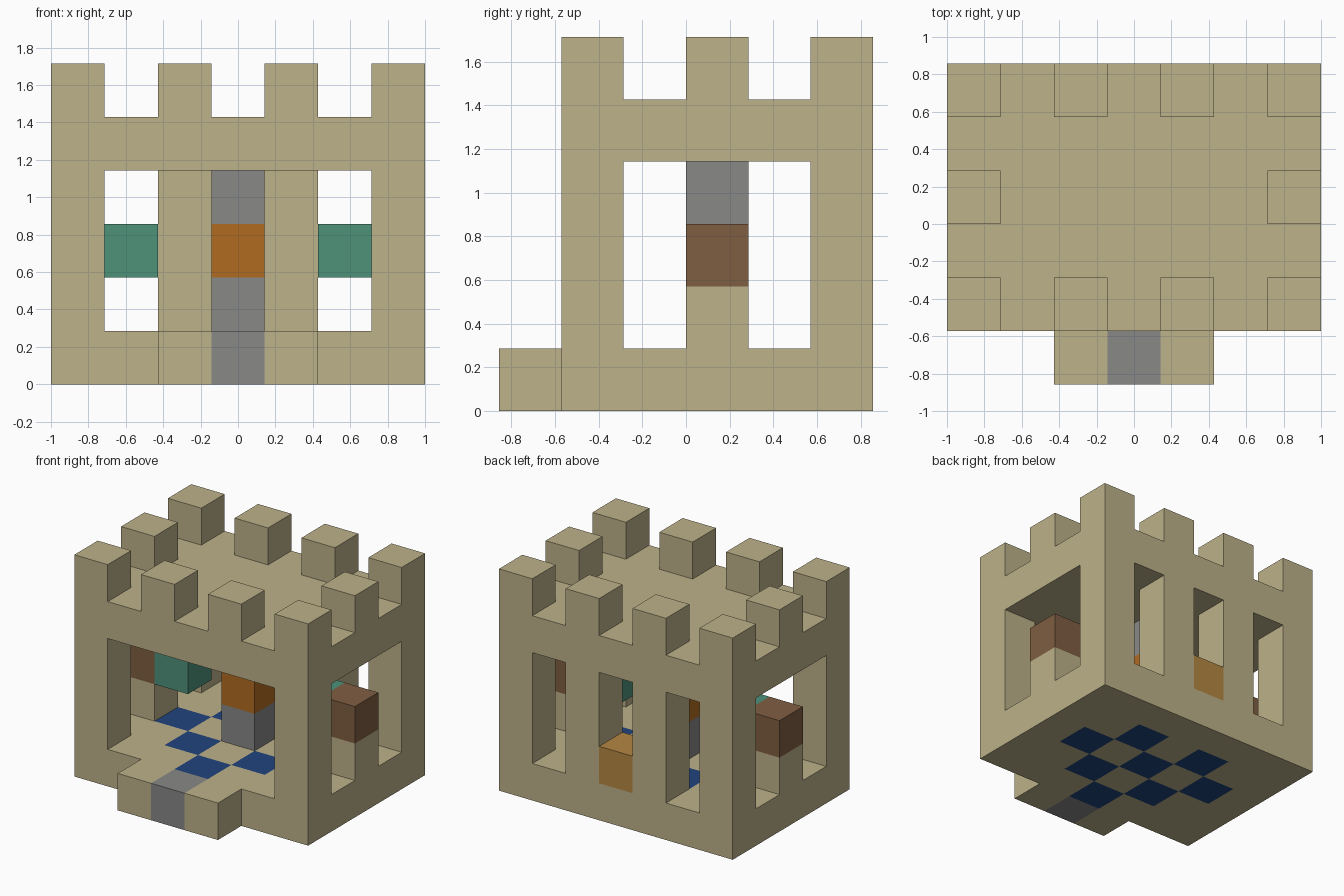
import bpy
import bmesh
from mathutils import Vector

if "Cube" in bpy.data.objects:
    bpy.data.objects.remove(bpy.data.objects["Cube"], do_unlink=True)

U = 2 / 7                                  # side of one block
ORIGIN = Vector((-3.5, -3, 0))             # corner of the block grid
SIDES = [Vector(d) for d in ((1, 0, 0), (-1, 0, 0), (0, 1, 0),
                             (0, -1, 0), (0, 0, 1), (0, 0, -1))]


def material(name, rgb):
    linear = [((c / 255 + 0.055) / 1.055) ** 2.4 for c in rgb]
    mat = bpy.data.materials.new(name)
    mat.use_nodes = True
    mat.diffuse_color = (*linear, 1)
    bsdf = next(n for n in mat.node_tree.nodes if n.type == 'BSDF_PRINCIPLED')
    bsdf.inputs["Base Color"].default_value = (*linear, 1)
    bsdf.inputs["Roughness"].default_value = 0.9
    return mat


sand = material("sandstone", (189, 178, 138))
grey = material("grey_stone", (136, 136, 135))
blue = material("blue_tile", (33, 68, 125))
teal = material("teal", (78, 146, 122))
brown = material("brown_wood", (128, 94, 66))
orange = material("dark_orange", (176, 107, 32))
gold = material("golden_wood", (181, 135, 66))


def blocks(xs, ys, zs):
    return {(x, y, z) for x in xs for y in ys for z in zs}


def is_tile(x, y, z):
    """Checkered diamond around the middle of the floor."""
    dist = abs(x - 3) + abs(y - 3)
    return dist <= 2 and dist % 2 == 0 and y < 5


def is_path(x, y, z):
    return x == 3


WIDE, DEEP, WALL = range(7), range(1, 6), range(1, 4)

# name: (blocks, main material, accent material, accent rule)
parts = {
    "floor": (blocks(WIDE, DEEP, [0]), sand, blue, is_tile),
    "front_step": (blocks(range(2, 5), [0], [0]), sand, grey, is_path),
    "corner_pillars": (blocks([0, 6], [1, 5], WALL), sand),
    "back_wall_pillars": (blocks([2, 4], [5], WALL), sand),
    "side_wall_posts": (blocks([0, 6], [3], [1]), sand),
    "roof_slab": (blocks(WIDE, DEEP, [4]), sand),
    "battlements": (blocks([0, 2, 4, 6], [1, 5], [5])
                    | blocks([0, 6], [3], [5]), sand),
    "centre_column": (blocks([3], [3], [1, 3]), grey),
    "centre_block": (blocks([3], [3], [2]), orange),
    "side_window_blocks": (blocks([0, 6], [3], [2]), brown),
    "inner_side_blocks": (blocks([1, 5], [3], [2]), teal),
    "back_window_block": (blocks([3], [5], [1]), gold),
}
occupied = set().union(*(p[0] for p in parts.values()))


def build(name, cells, main, accent=None, rule=None):
    """Join blocks into one skin, leaving out faces buried between blocks."""
    bm = bmesh.new()
    for cell in sorted(cells):
        centre = Vector(cell) + Vector((0.5, 0.5, 0.5))
        for n in SIDES:
            if tuple(int(c) for c in Vector(cell) + n) in occupied:
                continue
            a = Vector((n.y, n.z, n.x)) / 2
            b = n.cross(a)
            corners = (a + b, b - a, -a - b, a - b)
            face = bm.faces.new([bm.verts.new((centre + n / 2 + c + ORIGIN) * U)
                                 for c in corners])
            face.material_index = int(bool(rule and rule(*cell)))
    bmesh.ops.remove_doubles(bm, verts=bm.verts, dist=0.001)
    mesh = bpy.data.meshes.new(name)
    bm.normal_update()
    bm.to_mesh(mesh)
    bm.free()
    mesh.materials.append(main)
    if accent:
        mesh.materials.append(accent)
    bpy.context.collection.objects.link(bpy.data.objects.new(name, mesh))


for part_name, spec in parts.items():
    build(part_name, *spec)
